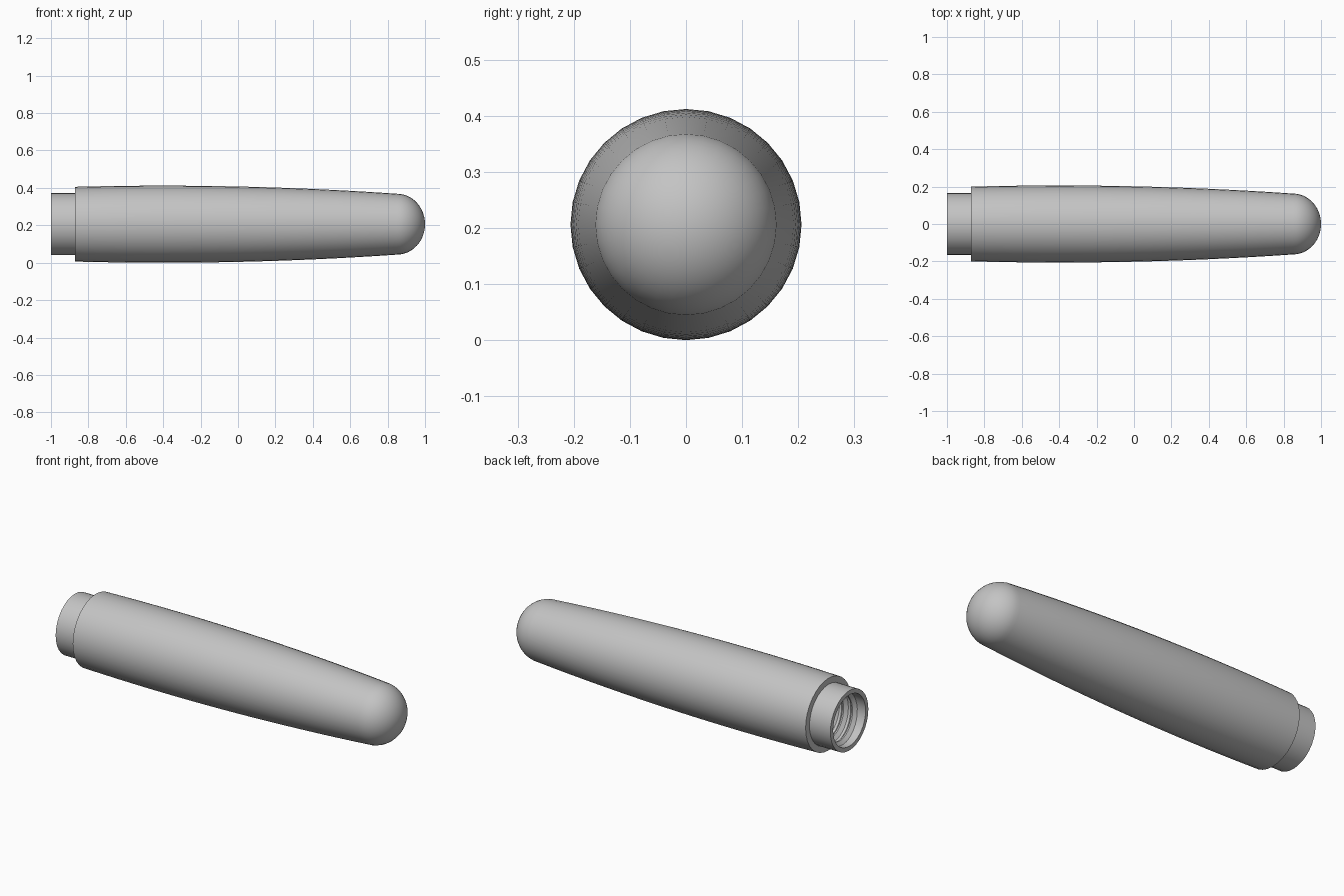
import bpy, bmesh, math
from mathutils import Vector

if "Cube" in bpy.data.objects:
    bpy.data.objects.remove(bpy.data.objects["Cube"])

AXIS_Z = 0.206
SIDES = 32

grey = bpy.data.materials.new("plain grey")
grey.use_nodes = True
colour = (0.55, 0.55, 0.55, 1)
grey.diffuse_color = colour
grey.node_tree.nodes["Principled BSDF"].inputs["Base Color"].default_value = colour


def finish(bm, name):
    """Turn a bmesh into a smooth-shaded part lying along the x axis."""
    bmesh.ops.recalc_face_normals(bm, faces=bm.faces)
    mesh = bpy.data.meshes.new(name)
    bm.to_mesh(mesh)
    bm.free()
    mesh.materials.append(grey)
    obj = bpy.data.objects.new(name, mesh)
    bpy.context.collection.objects.link(obj)
    obj.location.z = AXIS_Z
    bpy.ops.object.select_all(action='DESELECT')
    obj.select_set(True)
    bpy.context.view_layer.objects.active = obj
    bpy.ops.object.shade_smooth_by_angle(angle=math.radians(35))
    return obj


def lathe(name, profile):
    """Spin (x, radius) points around the x axis."""
    bm = bmesh.new()
    verts = [bm.verts.new((x, 0, r)) for x, r in profile]
    edges = [bm.edges.new(pair) for pair in zip(verts, verts[1:])]
    bmesh.ops.spin(bm, geom=verts + edges, cent=(0, 0, 0), axis=(1, 0, 0),
                   angle=math.tau, steps=SIDES, use_duplicate=False)
    bmesh.ops.remove_doubles(bm, verts=bm.verts, dist=0.0001)
    return finish(bm, name)


def body_radius(x):
    return 0.206 - 0.0277 * (x + 0.4) ** 2


# Gently swelling handle with a rounded tip
shoulder, tip = -0.872, 0.85
bore = 0.142
body = [(shoulder, 0.16)]
for i in range(17):
    x = shoulder + (tip - shoulder) * i / 16
    body.append((x, body_radius(x)))
end_r = body_radius(tip)
for i in range(1, 13):
    a = math.pi / 2 * i / 12
    body.append((tip + (1 - tip) * math.sin(a), end_r * math.cos(a)))
lathe("handle_body", body)

# Collar with a blind bore
bore_end = -0.45
lathe("neck_collar", [(shoulder, 0.166), (-1, 0.166), (-1, bore),
                      (bore_end, bore), (bore_end, 0)])

# Internal screw thread wound along the bore
pitch, turns = 0.055, 9
section = [(-0.022, bore + 0.002), (-0.004, 0.124), (0.004, 0.124), (0.022, bore + 0.002)]
bm = bmesh.new()
previous = None
for i in range(turns * SIDES + 1):
    a = math.tau * i / SIDES
    x0 = -0.97 + pitch * i / SIDES
    ring = [bm.verts.new(Vector((x0 + dx, r * math.sin(a), r * math.cos(a))))
            for dx, r in section]
    if previous:
        for j in range(len(section) - 1):
            bm.faces.new((previous[j], previous[j + 1], ring[j + 1], ring[j]))
    else:
        bm.faces.new(ring)
    previous = ring
bm.faces.new(previous)
finish(bm, "inner_thread")
